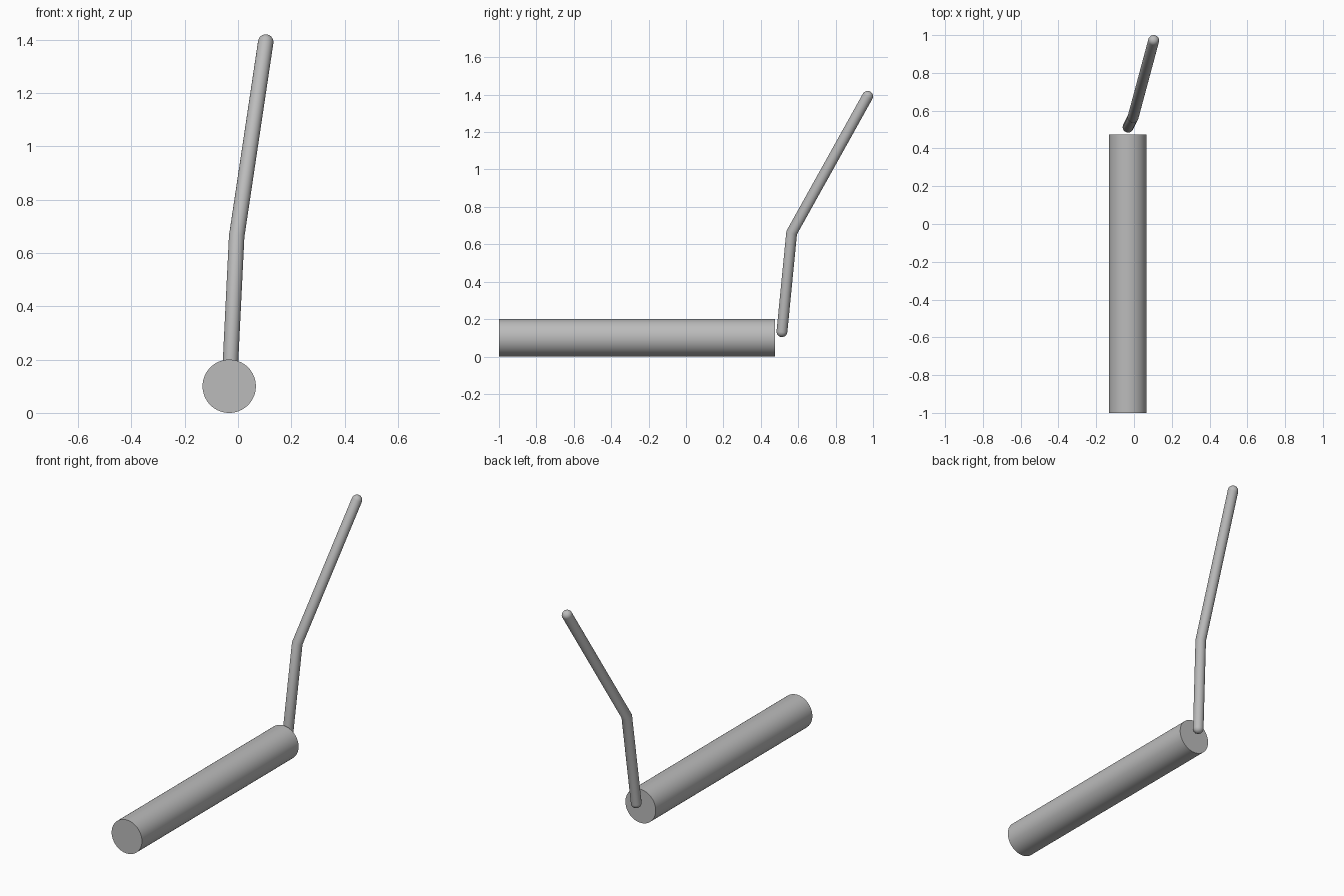
import bpy
import bmesh
from math import cos, sin, pi, radians
from mathutils import Vector

cube = bpy.data.objects.get("Cube")
if cube:
    bpy.data.objects.remove(cube, do_unlink=True)

grey = bpy.data.materials.new("plain grey")
grey.use_nodes = True
colour = (0.5, 0.5, 0.5, 1)
grey.diffuse_color = colour
grey.node_tree.nodes["Principled BSDF"].inputs["Base Color"].default_value = colour


def smooth(obj):
    bpy.ops.object.select_all(action='DESELECT')
    obj.select_set(True)
    bpy.context.view_layer.objects.active = obj
    bpy.ops.object.shade_smooth_by_angle(angle=radians(40))


def bent_rod(name, path, radius, sides=32, cap_steps=8):
    """Round rod along three points, with a mitred bend and domed ends."""
    start, bend, end = map(Vector, path)
    d1, d2 = (bend - start).normalized(), (end - bend).normalized()
    miter = (d1 + d2).normalized()
    u1 = d1.orthogonal().normalized()
    turn = d1.rotation_difference(d2)
    u2 = turn @ u1

    def ring(centre, d, u, r):
        v = d.cross(u)
        angles = [2 * pi * i / sides for i in range(sides)]
        return [centre + r * (cos(a) * u + sin(a) * v) for a in angles]

    # Domed start, mitred bend, domed end
    steps = [pi / 2 * i / cap_steps for i in range(cap_steps)]
    rings = [ring(start - d1 * radius * sin(a), d1, u1, radius * cos(a))
             for a in reversed(steps)]
    rings.append([p - d1 * ((p - bend).dot(miter) / d1.dot(miter))
                  for p in ring(bend, d1, u1, radius)])
    rings += [ring(end + d2 * radius * sin(a), d2, u2, radius * cos(a))
              for a in steps]

    bm = bmesh.new()
    loops = [[bm.verts.new(p) for p in r] for r in rings]
    for a, b in zip(loops, loops[1:]):
        for i in range(sides):
            j = (i + 1) % sides
            bm.faces.new((a[i], a[j], b[j], b[i]))
    for loop, tip in ((loops[0], start - d1 * radius),
                      (loops[-1], end + d2 * radius)):
        pole = bm.verts.new(tip)
        for i in range(sides):
            bm.faces.new((loop[i], loop[(i + 1) % sides], pole))
    bmesh.ops.recalc_face_normals(bm, faces=bm.faces)
    mesh = bpy.data.meshes.new(name)
    bm.to_mesh(mesh)
    bm.free()
    obj = bpy.data.objects.new(name, mesh)
    bpy.context.collection.objects.link(obj)
    return obj


# Long horizontal cylinder lying front to back
front, back = -1.0, 0.475
bpy.ops.mesh.primitive_cylinder_add(
    vertices=64, radius=0.1, depth=back - front,
    location=(-0.033, (front + back) / 2, 0.1), rotation=(pi / 2, 0, 0))
body = bpy.context.object
body.name = "main_cylinder"

# Thin bent rod rising behind it
rod = bent_rod("bent_rod", [(-0.031, 0.513, 0.133),
                            (-0.005, 0.565, 0.662),
                            (0.104, 0.971, 1.391)], 0.029)

for part in (body, rod):
    part.data.materials.append(grey)
    smooth(part)
